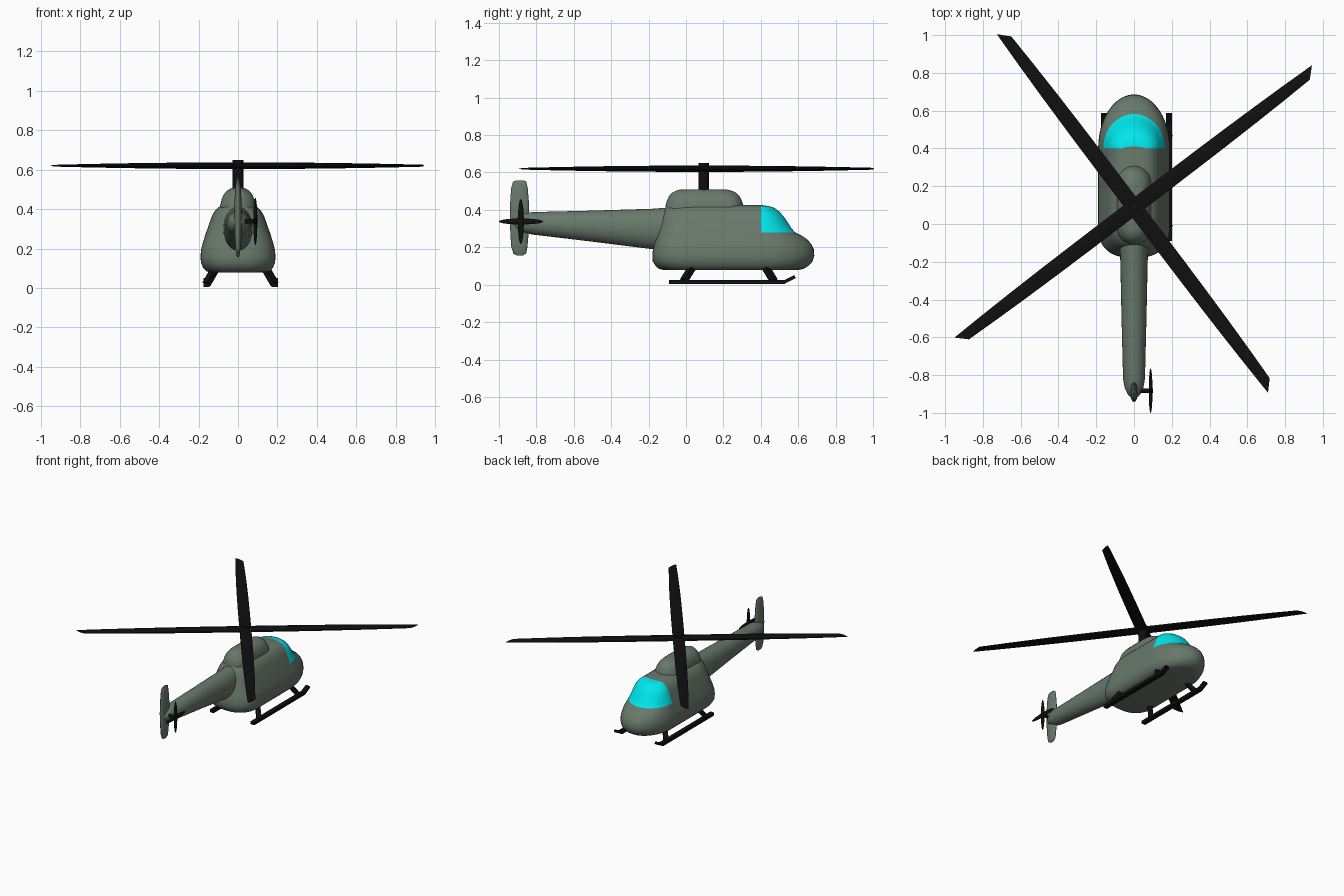
import bpy, math
from mathutils import Vector, Matrix

if "Cube" in bpy.data.objects:
    bpy.data.objects.remove(bpy.data.objects["Cube"])


def material(name, rgb):
    m = bpy.data.materials.new(name)
    m.diffuse_color = (*rgb, 1)
    m.use_nodes = True
    m.node_tree.nodes["Principled BSDF"].inputs["Base Color"].default_value = m.diffuse_color
    return m


GREEN = material("olive_paint", (0.14, 0.19, 0.145))
GLASS = material("cyan_glass", (0.0, 0.8, 0.85))
BLACK = material("black_metal", (0.005, 0.005, 0.005))


def finish(ob, mat, angle=35):
    ob.data.materials.append(mat)
    bpy.ops.object.select_all(action='DESELECT')
    ob.select_set(True)
    bpy.context.view_layer.objects.active = ob
    bpy.ops.object.mode_set(mode='EDIT')
    bpy.ops.mesh.select_all(action='SELECT')
    bpy.ops.mesh.normals_make_consistent(inside=False)
    bpy.ops.object.mode_set(mode='OBJECT')
    bpy.ops.object.shade_smooth_by_angle(angle=math.radians(angle))
    return ob


def loft(name, rings, mat, angle=35):
    """Skin closed rings of equal length and cap both ends."""
    n = len(rings[0])
    faces = [(r * n + i, r * n + (i + 1) % n, (r + 1) * n + (i + 1) % n, (r + 1) * n + i)
             for r in range(len(rings) - 1) for i in range(n)]
    faces += [tuple(range(n)), tuple(range((len(rings) - 1) * n, len(rings) * n))]
    me = bpy.data.meshes.new(name)
    me.from_pydata([p for r in rings for p in r], [], faces)
    ob = bpy.data.objects.new(name, me)
    bpy.context.collection.objects.link(ob)
    return finish(ob, mat, angle)


HALF = 24


def slice_ring(z, w, yb, yf, nose, tail, power=2.0):
    """Horizontal slice: elliptical front end, squarer rear end."""
    cf, cb = max(yf - nose, yb), min(yb + tail, yf)
    pts = []
    for i in range(2 * HALF + 2):
        front = i <= HALF
        a = math.pi * (i if front else i - 1) / HALF
        c, s = math.cos(a), math.sin(a)
        e = 1 if front else 2 / power
        x = w * math.copysign(abs(c) ** e, c)
        y = cf + (yf - cf) * s if front else cb - (cb - yb) * abs(s) ** e
        pts.append((x, y, z))
    return pts


def bar(name, p, q, w, h, mat):
    """Box-section strut between two points."""
    p, q = Vector(p), Vector(q)
    d = (q - p).normalized()
    side = d.cross(Vector((0, 0, 1))).normalized() if abs(d.z) < 0.99 else Vector((1, 0, 0))
    up = side.cross(d)
    ring = [(-1, -1), (1, -1), (1, 1), (-1, 1)]
    return loft(name, [[c + side * a * w / 2 + up * b * h / 2 for a, b in ring] for c in (p, q)], mat)


# Cabin: (z, half width, rear y, front y)
levels = [(.078, .14, -.12, .60), (.085, .16, -.145, .63), (.10, .175, -.163, .655),
          (.125, .187, -.178, .677), (.155, .19, -.18, .686), (.19, .188, -.177, .683),
          (.22, .181, -.17, .668), (.245, .173, -.163, .645), (.265, .167, -.156, .615),
          (.28, .163, -.152, .582), (.305, .153, -.146, .562), (.335, .143, -.138, .543),
          (.365, .132, -.13, .522), (.39, .118, -.12, .50), (.41, .098, -.11, .473),
          (.42, .08, -.10, .446), (.425, .055, -.08, .41)]
cabin = loft("cabin", [slice_ring(z, w, b, f, f - .40, .17, 2.5) for z, w, b, f in levels], GREEN)
cabin.data.materials.append(GLASS)
# Windshield: front half of the upper slices
for p in cabin.data.polygons:
    if len(p.vertices) == 4 and p.center.y > .4 and p.center.z > .28:
        p.material_index = 1

# Engine housing on the roof
levels = [(.36, .092, -.11, .308), (.42, .09, -.11, .308), (.45, .083, -.102, .298),
          (.475, .072, -.09, .285), (.493, .057, -.073, .265), (.504, .04, -.05, .24),
          (.509, .022, -.03, .215)]
loft("engine_housing", [slice_ring(z, w, b, f, .09, .09) for z, w, b, f in levels], GREEN)

# Tail boom: (y, centre z, half width, half height)
stations = [(-.05, .303, .076, .113), (-.18, .298, .073, .108), (-.50, .313, .066, .083),
            (-.82, .328, .058, .06), (-.865, .33, .05, .052), (-.90, .331, .034, .038),
            (-.925, .332, .012, .016)]
loft("tail_boom", [[(w * math.cos(t * math.tau / 32), y, c + h * math.sin(t * math.tau / 32))
                    for t in range(32)] for y, c, w, h in stations], GREEN)

# Tail fin
levels = [(.157, .004, -.905, -.87), (.166, .008, -.923, -.855), (.20, .013, -.934, -.848),
          (.27, .018, -.939, -.842), (.357, .02, -.942, -.838), (.44, .018, -.94, -.84),
          (.515, .013, -.935, -.846), (.55, .008, -.925, -.853), (.558, .004, -.905, -.868)]
loft("tail_fin", [slice_ring(z, w, b, f, (f - b) / 2, (f - b) / 2) for z, w, b, f in levels], GREEN)


def cylinder(name, loc, r, depth, rot=(0, 0, 0)):
    bpy.ops.mesh.primitive_cylinder_add(vertices=24, radius=r, depth=depth, location=loc, rotation=rot)
    bpy.context.object.name = name
    finish(bpy.context.object, BLACK)


# Tail rotor
cylinder("tail_rotor_shaft", (.065, -.883, .338), .012, .07, (0, math.pi / 2, 0))
for name, size in (("tail_rotor_level", (.01, .118, .016)), ("tail_rotor_upright", (.01, .016, .12))):
    bpy.ops.mesh.primitive_uv_sphere_add(segments=24, ring_count=16, radius=1, location=(.088, -.883, .338))
    ob = bpy.context.object
    ob.name, ob.scale = name, size
    finish(ob, BLACK)

# Main rotor: mast and two crossed bars with slanted, thinning tips
cylinder("rotor_mast", (0, .095, .575), .029, .15)
for name, centre, angle, long_side in (("rotor_bar_a", (.013, .072), -52.9, -1),
                                       ("rotor_bar_b", (.012, .098), 37.3, 1)):
    turn = Matrix.Translation((*centre, .62)) @ Matrix.Rotation(math.radians(angle), 4, 'Z')
    rings = []
    for k in range(-6, 7):
        t = k / 6
        w = .041 - .014 * abs(t) ** 3
        h = .017 - .012 * t * t
        section = [(-w, -.3 * h), (0, -h), (w, -.3 * h), (w, .3 * h), (0, h), (-w, .3 * h)]
        rings.append([turn @ Vector((t * (1.162 + .028 * long_side * y / w), y, z)) for y, z in section])
    loft(name, rings, BLACK)

# Landing gear, mirrored about x = 0.013
for s, side in ((-1, "left"), (1, "right")):
    x = .013 + s * .173
    bar(side + "_skid", (x, -.09, .015), (x, .53, .015), .032, .022, BLACK)
    bar(side + "_skid_tip", (x, .52, .012), (x, .583, .043), .032, .018, BLACK)
    for name, y0, y1 in (("_rear_strut", -.012, .05), ("_front_strut", .47, .41)):
        bar(side + name, (x, y0, .02), (.013 + s * .115, y1, .12), .034, .03, BLACK)
